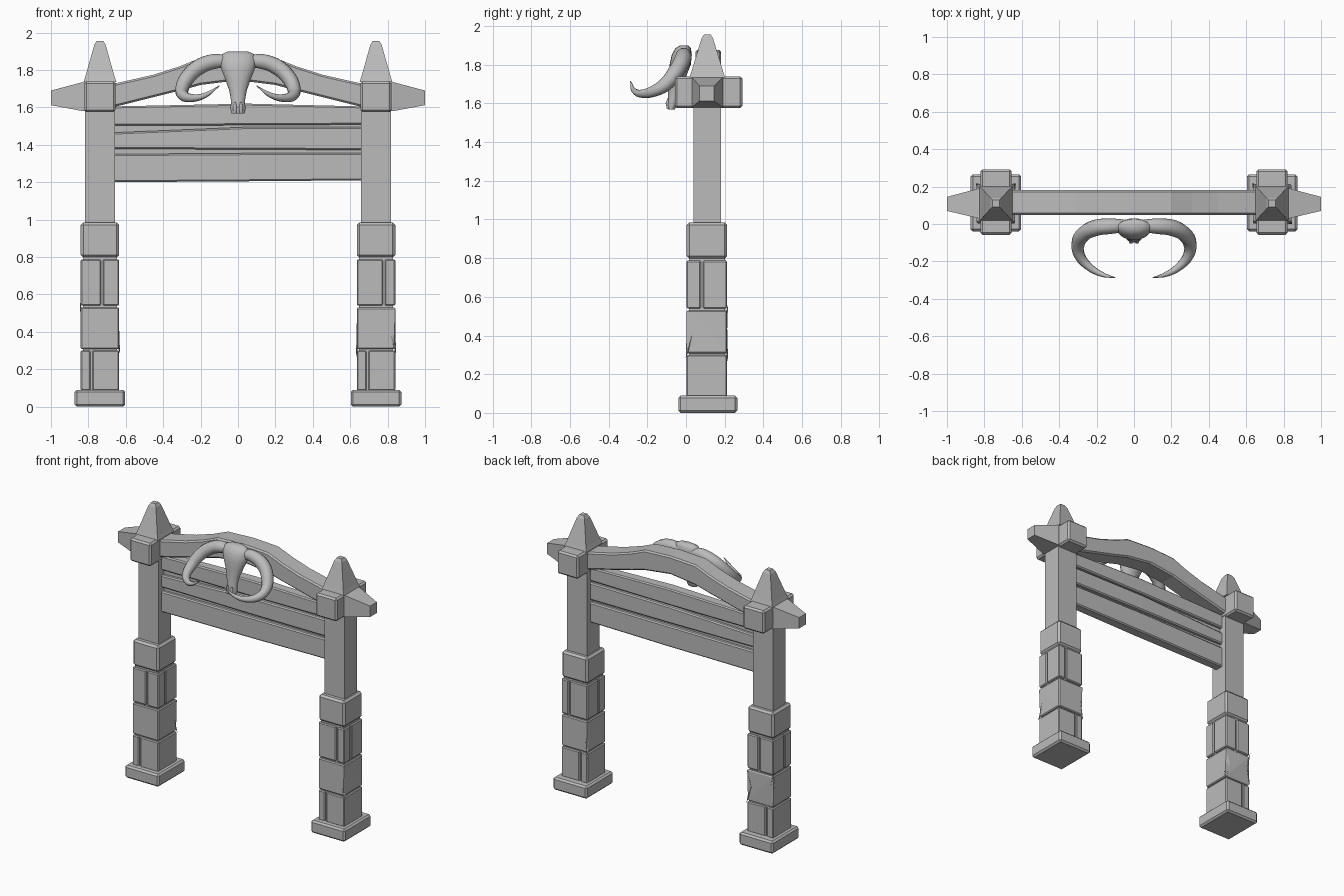
import bpy, bmesh, math
from mathutils import Vector

if "Cube" in bpy.data.objects:
    bpy.data.objects.remove(bpy.data.objects["Cube"])

grey = bpy.data.materials.new("plain grey")
grey.use_nodes = True
colour = (0.5, 0.5, 0.5, 1)
grey.diffuse_color = colour
grey.node_tree.nodes["Principled BSDF"].inputs["Base Color"].default_value = colour


def finish(bm, name, bevel=0, smooth=False):
    bmesh.ops.recalc_face_normals(bm, faces=bm.faces)
    mesh = bpy.data.meshes.new(name)
    bm.to_mesh(mesh)
    bm.free()
    mesh.materials.append(grey)
    ob = bpy.data.objects.new(name, mesh)
    bpy.context.collection.objects.link(ob)
    if bevel:
        mod = ob.modifiers.new("worn edges", "BEVEL")
        mod.width = bevel
        mod.segments = 1
        mod.limit_method = "ANGLE"
    if smooth:
        bpy.ops.object.select_all(action="DESELECT")
        ob.select_set(True)
        bpy.context.view_layer.objects.active = ob
        bpy.ops.object.shade_smooth_by_angle(angle=math.radians(50))
    return ob


def loft(name, rings, bevel=0, smooth=False):
    """Skin equal-length rings of points and cap both ends."""
    bm = bmesh.new()
    rows = [[bm.verts.new(p) for p in ring] for ring in rings]
    n = len(rows[0])
    for a, b in zip(rows, rows[1:]):
        for i in range(n):
            j = (i + 1) % n
            bm.faces.new((a[i], a[j], b[j], b[i]))
    bm.faces.new(rows[0])
    bm.faces.new(rows[-1])
    return finish(bm, name, bevel, smooth)


def block(name, x, y, z, bevel=0, chips=()):
    """Box with notches (corner, height fraction, depth) hewn out of upright edges."""
    bm = bmesh.new()
    plan = [(x[0], y[0]), (x[1], y[0]), (x[1], y[1]), (x[0], y[1])]
    low = [bm.verts.new((*p, z[0])) for p in plan]
    high = [bm.verts.new((*p, z[1])) for p in plan]
    before, after = {}, {}
    for corner, height, depth in chips:
        here = Vector(low[corner].co).lerp(high[corner].co, height)
        for store, step in ((before, -1), (after, 1)):
            along = (low[(corner + step) % 4].co - low[corner].co).normalized()
            store[corner] = bm.verts.new(here + along * depth)
        a, b = before[corner], after[corner]
        bm.faces.new((low[corner], a, b))
        bm.faces.new((high[corner], b, a))
    for i in range(4):
        j = (i + 1) % 4
        loop = [low[i], low[j]]
        loop += [before[j]] if j in before else []
        loop += [high[j], high[i]]
        loop += [after[i]] if i in after else []
        bm.faces.new(loop)
    bm.faces.new(low)
    bm.faces.new(high)
    bmesh.ops.triangulate(bm, faces=[f for f in bm.faces if len(f.verts) > 4])
    return finish(bm, name, bevel)


def rect_x(x, y, z):
    return [(x, y[0], z[0]), (x, y[1], z[0]), (x, y[1], z[1]), (x, y[0], z[1])]


def rect_z(cx, cy, half_x, half_y, z):
    return [(cx + a * half_x, cy + b * half_y, z)
            for a, b in ((-1, -1), (1, -1), (1, 1), (-1, 1))]


MID_Y = 0.11

for side, s in (("left", 1), ("right", -1)):
    c = 0.738 * s

    # Stone footing and stacked pillar stones, some split in two or four
    block(side + "_footing", (c - .135, c + .135), (-.04, .265), (0, .09), .012)
    x0, x1, y0, y1 = c - .103, c + .103, .003, .213
    cut = c - .046
    for i, span in enumerate(((x0, cut - .005), (cut + .005, x1))):
        block(f"{side}_stone_low_{i}", span, (y0, y1), (.085, .3), .006)
    block(side + "_stone_chipped", (x0, x1), (y0, y1), (.308, .53), .006,
          [(1 if s > 0 else 2, .45, .035), (3, .6, .025)])
    cut = c + (.042 if s > 0 else .01)
    for i, span in enumerate(((x0, cut - .005), (cut + .005, x1))):
        for j, depth in enumerate(((y0, .077), (.087, y1))):
            block(f"{side}_stone_split_{i}_{j}", span, depth, (.54, .787), .006)
    block(side + "_stone_top", (x0, x1), (y0, y1), (.797, .985), .014)
    block(side + "_mortar_core", (x0 + .012, x1 - .012), (y0 + .012, y1 - .012), (.08, .95))

    # Hewn timber post
    block(side + "_post", (c - .08, c + .08), (.04, .18), (.97, 1.6), 0,
          [(0 if s > 0 else 1, .45, .032), (2, .55, .035)])

    # Crossed head timbers with a tapered outer end and a pointed cap
    block(side + "_head_crossbar", (c - .084, c + .084), (-.058, .292), (1.575, 1.74), .012)
    loft(side + "_side_point", [
        rect_x(s * .66, (.03, .19), (1.58, 1.735)),
        rect_x(s * .83, (.03, .19), (1.58, 1.735)),
        rect_x(s * 1.0, (.07, .145), (1.612, 1.69))])
    loft(side + "_pointed_cap", [
        rect_z(c, MID_Y, .088, .092, 1.735),
        rect_z(c, MID_Y, .078, .082, 1.765),
        rect_z(c, MID_Y, .03, .03, 1.935),
        rect_z(c, MID_Y, .018, .018, 1.955)])

# Arched top beam: x, underside, top
half = [(0, 1.745, 1.875), (.2, 1.72, 1.865), (.31, 1.69, 1.82),
        (.45, 1.655, 1.775), (.67, 1.6, 1.725)]
arch = [(-x, a, b) for x, a, b in reversed(half[1:])] + half
loft("arched_beam", [rect_x(x, (.048, .182), (a, b)) for x, a, b in arch], .01)

# Sign planks: left and right edges at slightly uneven heights, thin board behind gaps
planks = {"lower": ((1.2, 1.35), (1.21, 1.355)),
          "middle": ((1.378, 1.465), (1.372, 1.495)),
          "upper": ((1.502, 1.605), (1.508, 1.605))}
for name, (a, b) in planks.items():
    mid = ((a[0] + b[0]) / 2, max(a[1], b[1]) + (.015 if name == "upper" else 0))
    loft(name + "_plank", [rect_x(-.67, (.075, .145), a),
                           rect_x(.05, (.07, .15), mid),
                           rect_x(.67, (.075, .145), b)], .008)
block("plank_backing", (-.66, .66), (.098, .122), (1.25, 1.56))

# Skull: height, depth, half width, half thickness
skull = [(1.9, -.01, .05, .02), (1.885, -.015, .085, .04), (1.85, -.022, .1, .052),
         (1.8, -.03, .088, .055), (1.75, -.04, .068, .045), (1.69, -.055, .047, .035),
         (1.63, -.066, .036, .028), (1.595, -.072, .042, .027), (1.568, -.076, .035, .018)]
rim = [math.tau * i / 20 for i in range(20)]
loft("skull", [[(w * math.cos(t), y + d * math.sin(t), z) for t in rim]
               for z, y, w, d in skull], 0, True)
for s in (-1, 1):
    loft("nostril_ridge", [[(s * .016 + w * math.cos(t), y + w * math.sin(t), z) for t in rim[::2]]
                           for z, y, w in ((1.57, -.091, .008), (1.6, -.095, .011),
                                           (1.63, -.09, .004))], 0, True)

# Horns: curved, tapering tubes sweeping out, down and forward
horn = [(.05, -.01, 1.845, .034), (.13, -.012, 1.845, .042), (.21, -.022, 1.815, .044),
        (.27, -.055, 1.76, .041), (.3, -.11, 1.695, .036), (.29, -.17, 1.662, .029),
        (.245, -.225, 1.65, .022), (.175, -.268, 1.665, .014), (.1, -.287, 1.715, .002)]
for side, s in (("left", 1), ("right", -1)):
    curve = bpy.data.curves.new(side + "_horn", "CURVE")
    curve.dimensions = "3D"
    curve.bevel_depth = 1
    curve.bevel_resolution = 3
    curve.use_fill_caps = True
    curve.resolution_u = 4
    spline = curve.splines.new("BEZIER")
    spline.bezier_points.add(len(horn) - 1)
    for point, (x, y, z, r) in zip(spline.bezier_points, horn):
        point.co = (s * x, y, z)
        point.radius = r
        point.handle_left_type = point.handle_right_type = "AUTO"
    curve.materials.append(grey)
    ob = bpy.data.objects.new(side + "_horn", curve)
    bpy.context.collection.objects.link(ob)
    bpy.ops.object.select_all(action="DESELECT")
    ob.select_set(True)
    bpy.context.view_layer.objects.active = ob
    bpy.ops.object.convert(target="MESH")
    bpy.ops.object.shade_smooth_by_angle(angle=math.radians(60))
